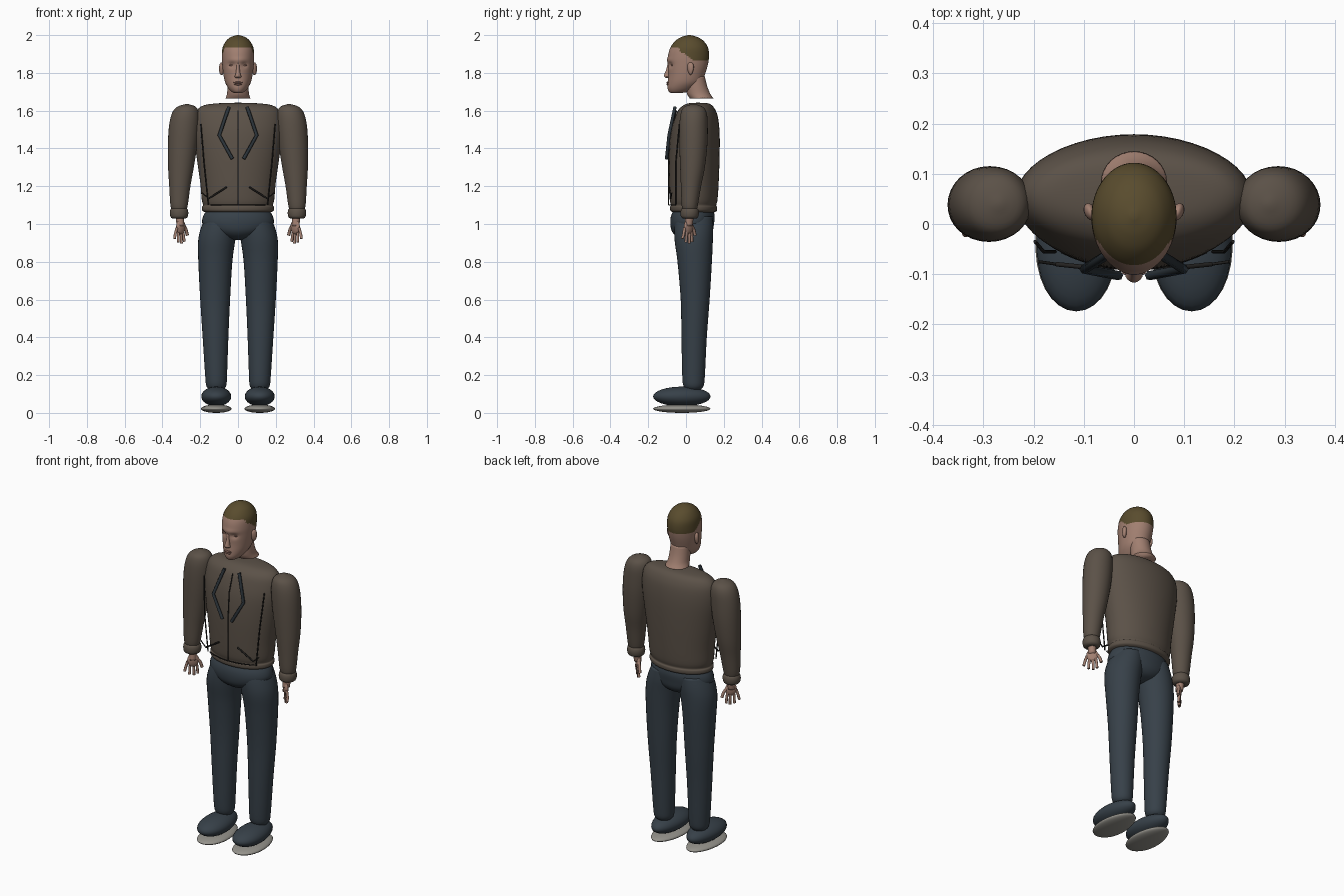
import bpy, bmesh, math
from mathutils import Vector


def mat(name, rgb):
    m = bpy.data.materials.new(name)
    m.diffuse_color = (*rgb, 1)
    return m


JACKET = mat("brown_cloth", (0.105, 0.083, 0.064))
DENIM = mat("dark_blue_cloth", (0.038, 0.052, 0.066))
SKIN = mat("skin", (0.36, 0.215, 0.165))
LIP = mat("lip", (0.27, 0.145, 0.115))
HAIR = mat("hair", (0.10, 0.072, 0.027))
TRIM = mat("dark_trim", (0.025, 0.034, 0.042))
SEAM = mat("seam", (0.018, 0.017, 0.016))
SOLE = mat("grey_sole", (0.30, 0.29, 0.26))


def finish(name, bm, *mats):
    bmesh.ops.recalc_face_normals(bm, faces=bm.faces)
    me = bpy.data.meshes.new(name)
    bm.to_mesh(me)
    bm.free()
    for m in mats:
        me.materials.append(m)
    for p in me.polygons:
        p.use_smooth = True
    ob = bpy.data.objects.new(name, me)
    bpy.context.collection.objects.link(ob)
    return ob


def spline(rows, steps):
    """Smooth in-between rows through the given rows."""
    out = []
    for i in range(len(rows) - 1):
        p = [rows[max(0, min(len(rows) - 1, i + k))] for k in (-1, 0, 1, 2)]
        for s in range(steps):
            t = s / steps
            out.append([b + 0.5 * t * (c - a + t * (2 * a - 5 * b + 4 * c - d + t * (3 * (b - c) + d - a)))
                        for a, b, c, d in zip(*p)])
    return out + [list(rows[-1])]


def loft(name, rows, *mats, side=1, seg=32, steps=4, shape=None, paint=None):
    """Stack of ellipses; each row is z, centre x, half width, front y, back y."""
    bm = bmesh.new()
    rings = []
    for z, cx, rx, yf, yb in spline(rows, steps):
        ring = []
        for k in range(seg):
            a = 2 * math.pi * k / seg
            p = Vector((side * (cx + rx * math.cos(a)), (yf + yb) / 2 + (yb - yf) / 2 * math.sin(a), z))
            ring.append(bm.verts.new(shape(p) if shape else p))
        rings.append(ring)
    for a, b in zip(rings, rings[1:]):
        for k in range(seg):
            j = (k + 1) % seg
            bm.faces.new((a[k], a[j], b[j], b[k]))
    for r in (rings[0], rings[-1]):
        bm.faces.new(r)
    if paint:
        for f in bm.faces:
            f.material_index = paint(f.calc_center_median())
    return finish(name, bm, *mats)


def ball(name, c, r, m, seg=24, warp=None):
    bm = bmesh.new()
    bmesh.ops.create_uvsphere(bm, u_segments=seg, v_segments=seg // 2, radius=1)
    for v in bm.verts:
        p = warp(v.co) if warp else v.co
        v.co = Vector(c) + Vector([p[i] * r[i] for i in range(3)])
    return finish(name, bm, m)


def tube(name, pts, r, m, res=2):
    cu = bpy.data.curves.new(name, 'CURVE')
    cu.dimensions = '3D'
    cu.bevel_depth = r
    cu.bevel_resolution = res
    cu.use_fill_caps = True
    sp = cu.splines.new('POLY')
    sp.points.add(len(pts) - 1)
    for q, p in zip(sp.points, pts):
        q.co = (*p, 1)
    cu.materials.append(m)
    ob = bpy.data.objects.new(name, cu)
    bpy.context.collection.objects.link(ob)


# head with eye sockets, nose bridge and brow shaped in, hair by region
def face_shape(p):
    if p.y < 0:
        for s in (1, -1):
            d = ((p.x - s * 0.034) / 0.016) ** 2 + ((p.z - 1.842) / 0.013) ** 2
            p.y += 0.012 * math.exp(-d)
        p.y -= 0.006 * math.exp(-(p.x / 0.05) ** 2 - ((p.z - 1.868) / 0.012) ** 2)
    return p


def hair_zone(c):
    edge = 1.937 if c.y < -0.035 else (1.92 - (c.y + 0.035) * 0.75 if c.y < 0.03 else 1.865)
    return 1 if c.z > edge else 0


loft("head", [
    (1.693, 0, 0.018, -0.075, -0.03), (1.70, 0, 0.034, -0.09, 0.01), (1.72, 0, 0.052, -0.098, 0.05),
    (1.75, 0, 0.068, -0.097, 0.085), (1.79, 0, 0.077, -0.094, 0.10), (1.84, 0, 0.083, -0.095, 0.115),
    (1.89, 0, 0.085, -0.095, 0.122), (1.935, 0, 0.081, -0.082, 0.116), (1.97, 0, 0.062, -0.056, 0.092),
    (1.99, 0, 0.037, -0.024, 0.06), (2.0, 0, 0.006, 0.01, 0.024)],
    SKIN, HAIR, seg=64, steps=6, shape=face_shape, paint=hair_zone)
loft("neck", [(1.665, 0, 0.066, 0.02, 0.145), (1.69, 0, 0.058, 0.005, 0.128),
              (1.73, 0, 0.056, 0.0, 0.112), (1.78, 0, 0.055, 0.0, 0.10)], SKIN)
loft("nose", [(1.772, 0, 0.010, -0.105, -0.08), (1.78, 0, 0.018, -0.115, -0.08), (1.79, 0, 0.014, -0.116, -0.08),
              (1.82, 0, 0.009, -0.104, -0.08), (1.855, 0, 0.007, -0.096, -0.08)], SKIN, seg=16)
ball("upper_lip", (0, -0.097, 1.749), (0.024, 0.007, 0.005), LIP, 16)
ball("lower_lip", (0, -0.096, 1.740), (0.020, 0.008, 0.006), LIP, 16)

# bomber jacket body with gathered hem
loft("jacket_body", [
    (1.06, 0, 0.165, -0.065, 0.145), (1.07, 0, 0.188, -0.082, 0.163), (1.09, 0, 0.19, -0.084, 0.165),
    (1.10, 0, 0.184, -0.08, 0.16), (1.13, 0, 0.192, -0.086, 0.167), (1.22, 0, 0.20, -0.09, 0.173),
    (1.36, 0, 0.22, -0.09, 0.178), (1.48, 0, 0.235, -0.08, 0.178), (1.56, 0, 0.232, -0.06, 0.17),
    (1.605, 0, 0.215, -0.04, 0.155), (1.63, 0, 0.175, -0.01, 0.135), (1.64, 0, 0.09, 0.02, 0.11),
    (1.642, 0, 0.01, 0.055, 0.07)], JACKET, seg=48)

# front zip and hem seam
tube("zip_seam", [(0, -0.05, 1.60), (0, -0.083, 1.50), (0, -0.093, 1.36), (0, -0.092, 1.10)], 0.003, SEAM)
tube("hem_seam", [(x * 0.145 / 6, -0.09 + 0.035 * (x / 6) ** 2, 1.10) for x in range(-6, 7)], 0.003, SEAM)

# trousers waist
loft("trouser_hips", [
    (0.915, 0, 0.03, 0.0, 0.07), (0.93, 0, 0.09, -0.045, 0.115), (0.96, 0, 0.155, -0.074, 0.14),
    (1.0, 0, 0.188, -0.083, 0.148), (1.04, 0, 0.185, -0.08, 0.152), (1.075, 0, 0.165, -0.065, 0.145)],
    DENIM, seg=40)

for s, tag in ((1, "right"), (-1, "left")):
    # ears
    ball(tag + "_ear", (s * 0.087, 0.024, 1.822), (0.013, 0.021, 0.034), SKIN, 16,
         lambda p: (p.x + s * 0.35 * p.y, p.y * (0.8 + 0.25 * p.z), p.z))
    # eyes
    ball(tag + "_eye", (s * 0.034, -0.071, 1.841), (0.013, 0.008, 0.006), LIP, 12)

    # sleeve and cuff
    loft(tag + "_sleeve", [
        (1.07, 0.312, 0.036, -0.015, 0.055), (1.10, 0.312, 0.046, -0.023, 0.063),
        (1.20, 0.308, 0.056, -0.027, 0.08), (1.30, 0.302, 0.068, -0.031, 0.10),
        (1.42, 0.293, 0.078, -0.035, 0.113), (1.52, 0.285, 0.08, -0.035, 0.115),
        (1.585, 0.278, 0.072, -0.028, 0.11), (1.62, 0.273, 0.05, -0.01, 0.09),
        (1.635, 0.27, 0.006, 0.034, 0.046)], JACKET, side=s)
    loft(tag + "_cuff", [
        (1.028, 0.312, 0.033, -0.013, 0.053), (1.037, 0.312, 0.045, -0.026, 0.064),
        (1.06, 0.312, 0.049, -0.029, 0.068), (1.08, 0.312, 0.044, -0.024, 0.063),
        (1.088, 0.312, 0.03, -0.01, 0.05)], JACKET, side=s, steps=3)

    # hand spread along a diagonal, with four fingers and a thumb
    def at(u, z, w=0.0):
        return (s * (0.303 + 0.7 * (u + w)), 0.013 - 0.7 * (u - w), z)

    loft(tag + "_wrist", [(0.99, 0.305, 0.02, -0.008, 0.034), (1.04, 0.308, 0.022, -0.004, 0.042)], SKIN, side=s, seg=16)
    palm = ball(tag + "_palm", (0, 0, 0), (0.032, 0.014, 0.04), SKIN, 16)
    palm.location = at(0, 0.985)
    palm.rotation_euler.z = -s * math.pi / 4
    for i, (u, drop) in enumerate(((-0.019, 0.906), (-0.004, 0.897), (0.014, 0.903), (0.033, 0.922))):
        tube(f"{tag}_finger_{i + 1}", [at(u * 0.9, 0.98), at(u * 1.2, 0.945, 0.003), at(u * 1.4, drop, 0)], 0.0075, SKIN)
    tube(tag + "_thumb", [at(-0.018, 1.0), at(-0.04, 0.97), at(-0.05, 0.94)], 0.0085, SKIN)

    # lapel edging, side seams and slanted pockets
    tube(tag + "_lapel", [(s * 0.048, -0.058, 1.62), (s * 0.099, -0.09, 1.47), (s * 0.03, -0.103, 1.345)], 0.0095, TRIM, 1)
    tube(tag + "_side_seam", [(s * 0.197, -0.035, 1.53), (s * 0.18, -0.055, 1.32), (s * 0.157, -0.055, 1.10)], 0.0035, SEAM)
    tube(tag + "_pocket", [(s * 0.06, -0.09, 1.195), (s * 0.155, -0.08, 1.135)], 0.0045, SEAM)
    tube(tag + "_pocket_flap", [(s * 0.19, -0.075, 1.165), (s * 0.155, -0.08, 1.135)], 0.003, SEAM)

    # trouser leg
    loft(tag + "_trouser_leg", [
        (0.125, 0.115, 0.04, 0.0, 0.08), (0.145, 0.115, 0.053, -0.014, 0.094), (0.20, 0.116, 0.058, -0.02, 0.10),
        (0.40, 0.119, 0.068, -0.024, 0.11), (0.60, 0.121, 0.079, -0.028, 0.125), (0.80, 0.12, 0.09, -0.045, 0.137),
        (0.91, 0.113, 0.098, -0.06, 0.142), (0.98, 0.10, 0.096, -0.062, 0.144), (1.04, 0.09, 0.08, -0.055, 0.14)],
        DENIM, side=s)

    # rounded shoe on a thin sole, narrowing at the toe
    def taper(p):
        return (p.x * (1 - 0.12 * p.y), p.y, p.z)

    ball(tag + "_shoe", (s * 0.115, -0.022, 0.087), (0.079, 0.152, 0.052), DENIM, 32, taper)
    ball(tag + "_sole", (s * 0.115, -0.022, 0.022), (0.081, 0.152, 0.022), SOLE, 32, taper)
